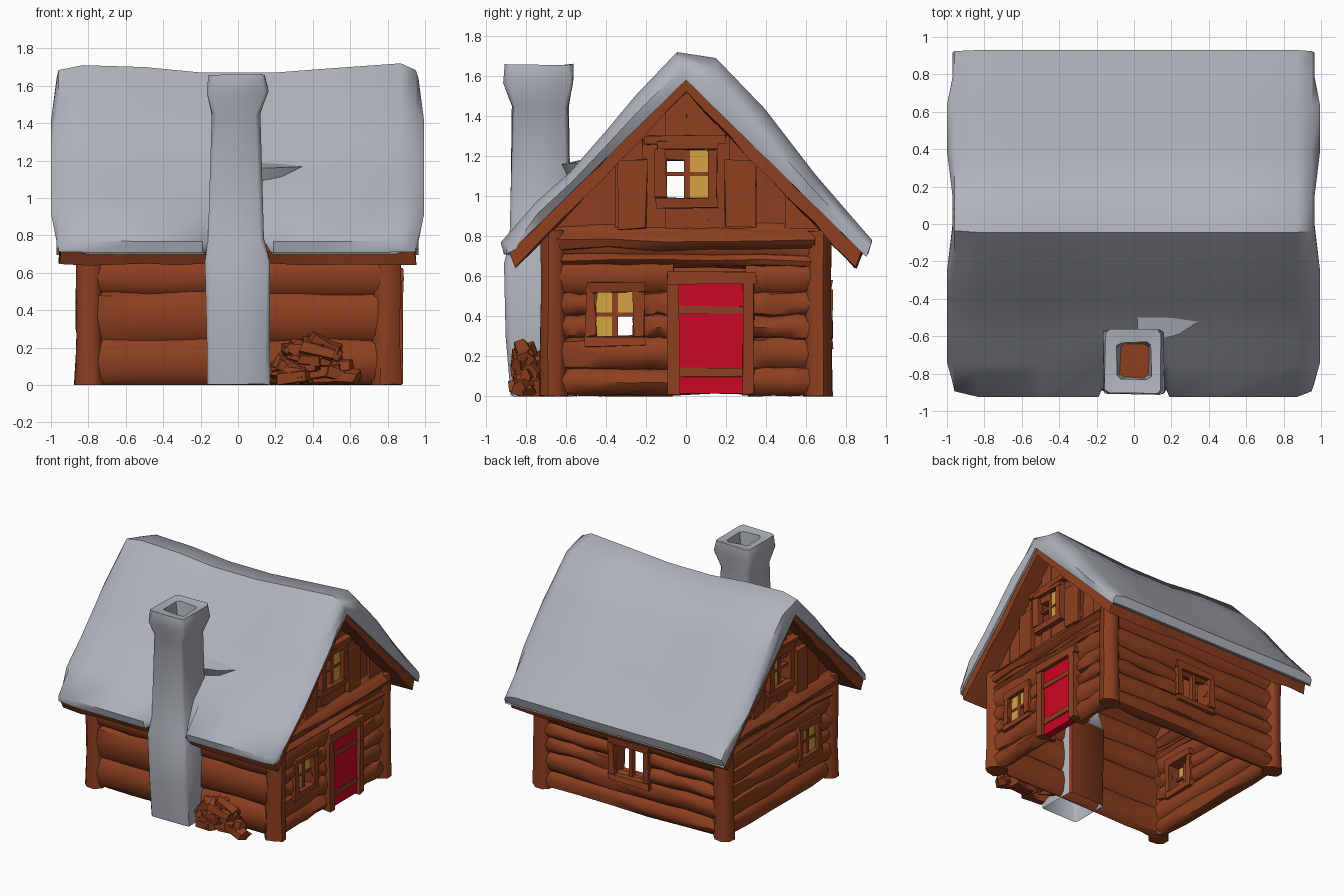
import bpy, bmesh, math, random
from mathutils import Vector, Matrix

random.seed(4)
cube = bpy.data.objects.get("Cube")
if cube:
    bpy.data.objects.remove(cube, do_unlink=True)


def material(name, rgb):
    m = bpy.data.materials.new(name)
    m.use_nodes = True
    m.diffuse_color = (*rgb, 1)
    m.node_tree.nodes["Principled BSDF"].inputs["Base Color"].default_value = (*rgb, 1)
    return m


MATS = [material("brown_wood", (0.27, 0.05, 0.014)),
        material("snow_grey", (0.43, 0.45, 0.5)),
        material("door_red", (0.6, 0.002, 0.017)),
        material("window_yellow", (0.66, 0.36, 0.06))]
WOOD, SNOW, RED, YELLOW = range(4)


def finish(name, bm, angle=40):
    bmesh.ops.recalc_face_normals(bm, faces=bm.faces)
    me = bpy.data.meshes.new(name)
    bm.to_mesh(me)
    bm.free()
    for m in MATS:
        me.materials.append(m)
    for p in me.polygons:
        p.use_smooth = True
    me.set_sharp_from_angle(angle=math.radians(angle))
    ob = bpy.data.objects.new(name, me)
    bpy.context.scene.collection.objects.link(ob)


def jitter(p, a):
    v = Vector(p) + Vector([random.uniform(-a, a) for _ in range(3)])
    v.z = max(v.z, 0)
    return v


def loft(bm, rings, mat=WOOD, ends=(0, -1), rough=0.0):
    """Skin closed rings of equal size and cap the listed ends."""
    loops = [[bm.verts.new(jitter(p, rough)) for p in r] for r in rings]
    n, faces = len(loops[0]), []
    for a, b in zip(loops, loops[1:]):
        faces += [bm.faces.new((a[i], a[(i + 1) % n], b[(i + 1) % n], b[i])) for i in range(n)]
    faces += [bm.faces.new(loops[e]) for e in ends]
    for f in faces:
        f.material_index = mat
    return loops, faces


def band_ends(bm, loops, mat):
    """Close both ends of a lofted band with strips of quads."""
    for ring in (loops[0], loops[-1]):
        for i in range(len(ring) // 2 - 1):
            f = bm.faces.new((ring[i], ring[i + 1], ring[-2 - i], ring[-1 - i]))
            f.material_index = mat


# Wall frames: (along, height, outward) to world
def gable(s):
    return lambda u, z, d: (s * (0.79 + d), u, z)


def eave(s):
    return lambda u, z, d: (u, s * (0.66 + d), z)


def box(bm, at, u0, u1, z0, z1, d0, d1, mat=WOOD, rough=0.0):
    loft(bm, [[at(u, z0, d0), at(u, z1, d0), at(u, z1, d1), at(u, z0, d1)]
              for u in (u0, u1)], mat, rough=rough)


def log(bm, at, u0, u1, z, rz, rd):
    rings = []
    for k in range(6):
        s = random.uniform(0.9, 1.1)
        u = u0 + (u1 - u0) * k / 5
        rings.append([at(u, z + rz * s * math.sin(a), rd * s * math.cos(a))
                      for a in (i * math.tau / 8 for i in range(8))])
    loft(bm, rings, rough=0.009)


def log_wall(name, at, half, rows, openings, depth):
    bm = bmesh.new()
    for z0, z1 in zip(rows, rows[1:]):
        mid, start = (z0 + z1) / 2, -half
        for a, b, lo, hi in openings:
            if lo < mid < hi:
                log(bm, at, start, a, mid, (z1 - z0) * 0.57, depth)
                start = b
        log(bm, at, start, half, mid, (z1 - z0) * 0.57, depth)
    finish(name, bm, 50)


def window(name, at, a, b, lo, hi, panes):
    """Frame with a cross bar; panes lists the glazed (column, row) cells."""
    bm = bmesh.new()
    t, mu, mz = 0.05, (a + b) / 2, (lo + hi) / 2
    for u0, u1, z0, z1 in ((a - t, a, lo, hi), (b, b + t, lo, hi),
                           (a - t, b + t, lo - t, lo), (a - t, b + t, hi, hi + t)):
        box(bm, at, u0, u1, z0, z1, -0.07, 0.07, WOOD, 0.008)
    box(bm, at, mu - 0.014, mu + 0.014, lo, hi, 0, 0.04)
    if panes:
        box(bm, at, a, b, mz - 0.01, mz + 0.01, 0, 0.04)
    for c, r in panes:
        u, z = (a, mu)[c], (lo, mz)[r]
        box(bm, at, u, u + mu - a, z, z + mz - lo, 0.026, 0.034, YELLOW)
    finish(name, bm)


# Log walls and their windows (openings run in order along the wall)
ROWS = [0.01, 0.14, 0.29, 0.405, 0.52, 0.68, 0.85]
WIN = (-0.45, -0.26, 0.3, 0.52)
DOOR = (-0.06, 0.3, 0, 0.61)
BACK = (-0.13, 0.13, 0.29, 0.53)
log_wall("door_side_wall", gable(1), 0.66, ROWS, [WIN, DOOR], 0.06)
log_wall("far_side_wall", gable(-1), 0.66, ROWS, [WIN], 0.06)
log_wall("back_wall", eave(1), 0.78, ROWS, [BACK], 0.055)
log_wall("front_wall", eave(-1), 0.78, [0.01, 0.24, 0.49, 0.68, 0.86], [], 0.055)
window("back_window", eave(1), *BACK, [])


# Gable ends: upright boards, beams and an attic window
def roof_z(y):
    return 1.55 - 0.98 * abs(y)


ATTIC = (-0.1, 0.11, 0.99, 1.23)
EDGES = [-0.66, -0.5, -0.35, -0.22, ATTIC[0], 0, ATTIC[1], 0.22, 0.35, 0.5, 0.66]
for s, side in ((1, "door_side"), (-1, "far_side")):
    at = gable(s)
    bm = bmesh.new()
    for a, b in zip(EDGES, EDGES[1:]):
        inside = ATTIC[0] <= a and b <= ATTIC[1]
        front = random.uniform(0.0, 0.03)
        for lo, cut in ((0.82, ATTIC[2]), (ATTIC[3], 9)) if inside else ((0.82, 9),):
            rings = [[at(u, lo, -0.04), at(u, min(cut, roof_z(u)), -0.04),
                      at(u, min(cut, roof_z(u)), front), at(u, lo, front)]
                     for u in (a - 0.004, b + 0.004)]
            loft(bm, rings, rough=0.003)
    log(bm, at, -0.64, 0.64, 0.78, 0.06, 0.085)
    log(bm, at, -0.64, 0.64, 0.68, 0.04, 0.07)
    box(bm, at, -0.2, 0.2, 1.26, 1.31, 0, 0.07, WOOD, 0.01)
    box(bm, at, -0.34, -0.2, 0.84, 1.18, 0, 0.05, WOOD, 0.01)
    box(bm, at, 0.2, 0.34, 0.84, 1.18, 0, 0.05, WOOD, 0.01)
    box(bm, at, -0.1, 0, 1.18, 1.24, -0.02, 0.04, WOOD, 0.006)
    finish(side + "_gable", bm)
    window(side + "_attic_window", at, *ATTIC, [(1, 0), (1, 1)])
    window(side + "_window", at, *WIN, [(0, 0), (0, 1), (1, 1)])

# Corner posts
for sx in (-1, 1):
    for sy in (-1, 1):
        bm = bmesh.new()
        rings = [[(sx * 0.795 + r * 1.12 * math.cos(a), sy * 0.66 + r * math.sin(a), z)
                  for a in (math.tau * (i + 0.5) / 8 for i in range(8))]
                 for z, r in ((0, 0.075), (0.25, 0.07), (0.55, 0.068), (0.83, 0.07))]
        loft(bm, rings, rough=0.006)
        finish("corner_post", bm, 50)

# Door with straps and frame
at = gable(1)
bm = bmesh.new()
box(bm, at, -0.06, 0.3, 0.015, 0.58, 0.0, 0.06, RED)
for z in (0.12, 0.43):
    box(bm, at, -0.05, 0.29, z - 0.02, z + 0.02, 0.05, 0.069, WOOD, 0.005)
finish("door", bm)
bm = bmesh.new()
for u0, u1, z0, z1 in ((-0.09, -0.035, 0.01, 0.6), (0.28, 0.34, 0.01, 0.6), (-0.1, 0.35, 0.56, 0.62)):
    box(bm, at, u0, u1, z0, z1, -0.06, 0.09, WOOD, 0.008)
finish("door_frame", bm)

# Roof boards with ragged ends
bm = bmesh.new()
ys = [-0.88 + 0.11 * i for i in range(17)]
rings = []
for k in range(13):
    x = -0.95 + 1.9 * k / 12
    rings.append([(x, y, 1.585 - 0.98 * abs(y)) for y in ys] +
                 [(x, y * 0.96, 1.525 - 1.0 * abs(y)) for y in reversed(ys)])
loops, _ = loft(bm, rings, WOOD, (), 0.009)
band_ends(bm, loops, WOOD)
finish("roof_boards", bm, 35)

# Snow blanket: thick sagging band, notched at the chimney, with clipped corners
OUTER = [(-0.91, 0.71), (-0.925, 0.77), (-0.75, 0.97), (-0.58, 1.12), (-0.405, 1.32),
         (-0.255, 1.5), (-0.045, 1.72), (0.15, 1.69), (0.395, 1.435), (0.645, 1.11),
         (0.8, 0.93), (0.93, 0.78), (0.91, 0.71)]
rings = []
for x, inset, sag, front in ((-1, 0.5, 0.02, -0.86), (-0.96, 0.2, 0.01, -0.9), (-0.83, 0, 0.01, -1),
                             (-0.5, 0, 0.02, -1), (-0.19, 0, 0.05, -1), (-0.15, 0, 0.05, -0.84),
                             (0.15, 0, 0.05, -0.84), (0.19, 0, 0.05, -1), (0.45, 0, 0.03, -1),
                             (0.87, 0, 0, -1), (0.95, 0.2, 0.01, -0.9), (0.995, 0.5, 0.02, -0.86)):
    top, under = [], []
    for y, z in OUTER:
        y = max(y, front)
        iy = 0 if abs(y) < 0.1 else y * 0.97
        low = Vector((x, iy, 1.58 - 0.98 * abs(iy)))
        # the very ends curl in towards eaves and ridge
        curl = 0.97 if inset > 0.4 and (abs(y) > 0.78 or abs(y) < 0.2) else 1
        p = Vector((x, y, z - sag * min(1, max(0, z - 0.7)))).lerp(low, inset)
        p.x *= curl
        low.x *= 0.97
        top.append(p)
        under.append(low)
    rings.append(top + under[::-1])
bm = bmesh.new()
loops, _ = loft(bm, rings, SNOW, ())
band_ends(bm, loops, SNOW)
finish("roof_snow", bm, 48)

# Snow ledge beside the chimney, tapering into the slope
bm = bmesh.new()
rings = [[(x, -0.5 + k * (y + 0.5), 1.17 + k * (z - 1.17))
          for y, z in ((-0.44, 1.2), (-0.62, 1.16), (-0.55, 1.02))]
         for x, k in ((0.02, 1.0), (0.13, 1.0), (0.24, 0.75), (0.36, 0.1))]
loft(bm, rings, SNOW)
finish("snow_ledge", bm, 50)

# Chimney: flared stack, open below, with a flue and a wooden inner back
bm = bmesh.new()
rings = []
for cx, h, y0, y1, z in ((0, 0.165, -0.88, -0.54, 0), (0, 0.17, -0.9, -0.54, 0.3),
                         (0, 0.172, -0.905, -0.54, 0.66), (-0.01, 0.145, -0.885, -0.58, 0.78),
                         (-0.01, 0.125, -0.87, -0.59, 1.45), (-0.005, 0.165, -0.91, -0.56, 1.57),
                         (-0.005, 0.15, -0.905, -0.565, 1.66), (0, 0.09, -0.83, -0.63, 1.65),
                         (0, 0.075, -0.82, -0.64, 1.5)):
    c = 0.02
    a, b = cx - h, cx + h
    rings.append([(x, y, z) for x, y in ((a + c, y0), (b - c, y0), (b, y0 + c), (b, y1 - c),
                                         (b - c, y1), (a + c, y1), (a, y1 - c), (a, y0 + c))])
_, faces = loft(bm, rings, SNOW, (-1,), 0.006)
faces[-1].material_index = WOOD
for f in faces[:16]:
    if f.calc_center_median().y > -0.57:
        f.material_index = WOOD
finish("chimney", bm, 50)

# Heap of split firewood
bm = bmesh.new()
for i in range(34):
    t = random.uniform(-1, 1)
    centre = Vector((0.41 + 0.16 * t, random.uniform(-0.83, -0.73),
                     0.04 + random.random() * 0.19 * (1 - t * t)))
    turn = Matrix.Rotation(random.uniform(-0.5, 0.5), 3, "Z") @ \
        Matrix.Rotation(random.uniform(-0.5, 0.5), 3, "Y")
    r = random.uniform(0.035, 0.055)
    rings = [[centre + turn @ Vector((x, r * math.cos(a), r * math.sin(a)))
              for a in (k * math.tau / 5 for k in range(5))] for x in (-0.09, 0.09)]
    loft(bm, rings, rough=0.012)
finish("firewood", bm, 30)
